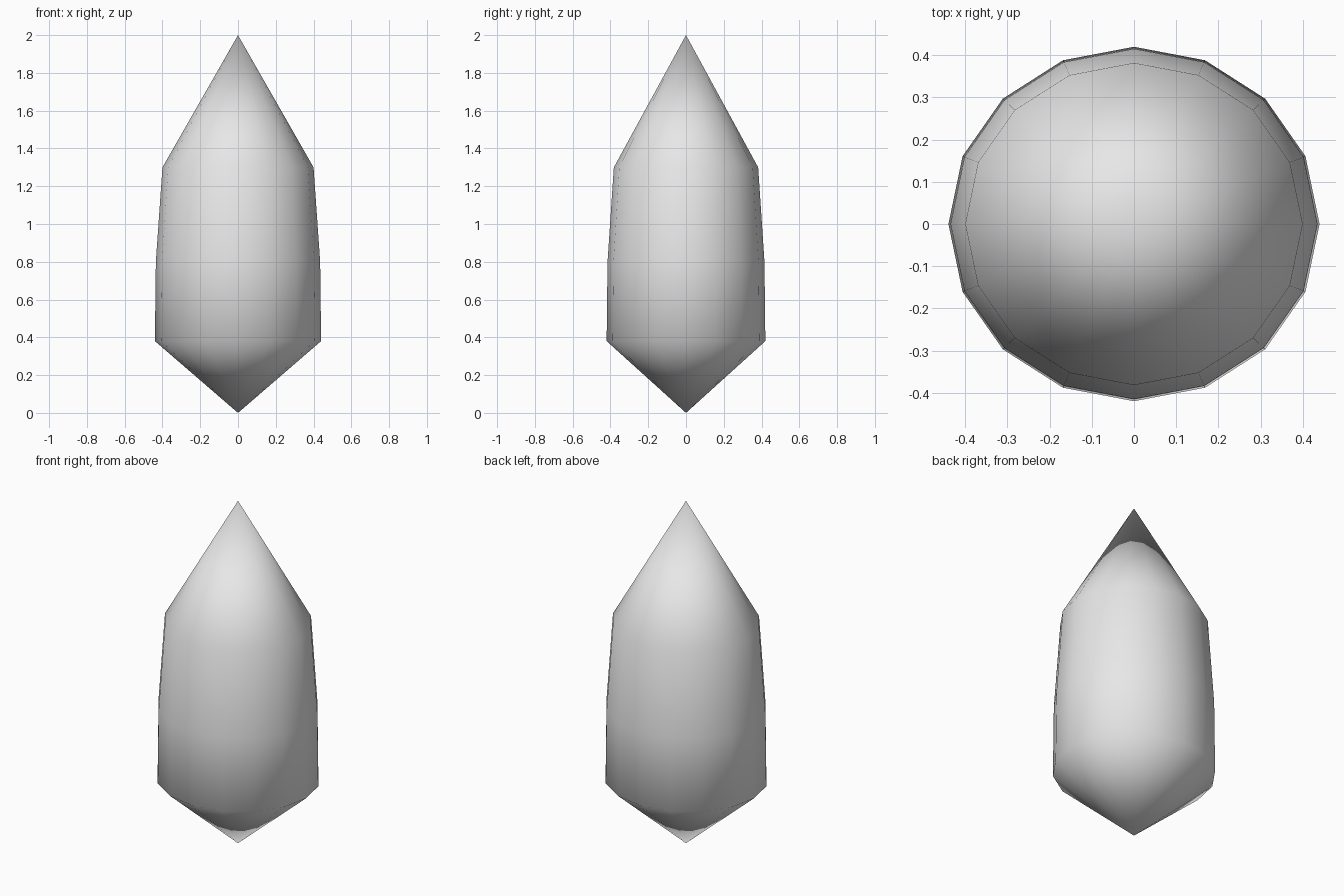
import bpy, bmesh, math

if "Cube" in bpy.data.objects:
    bpy.data.objects.remove(bpy.data.objects["Cube"])

SIDES = 16
DEPTH = 0.955  # slightly flattened front to back
RINGS = [(0.44, 0.38), (0.435, 0.80), (0.40, 1.30)]  # radius, height

grey = bpy.data.materials.new("light grey")
grey.diffuse_color = (0.8, 0.8, 0.8, 1)
grey.use_nodes = True
grey.node_tree.nodes["Principled BSDF"].inputs["Base Color"].default_value = grey.diffuse_color

# Crystal body: stacked rings closed by a point at each end
bm = bmesh.new()
loops = []
for radius, z in RINGS:
    loops.append([bm.verts.new((radius * math.cos(i * math.tau / SIDES),
                                radius * DEPTH * math.sin(i * math.tau / SIDES), z))
                  for i in range(SIDES)])
bottom = bm.verts.new((0, 0, 0))
top = bm.verts.new((0, 0, 2))

for i in range(SIDES):
    j = (i + 1) % SIDES
    bm.faces.new((bottom, loops[0][j], loops[0][i]))
    for low, high in zip(loops, loops[1:]):
        bm.faces.new((low[i], low[j], high[j], high[i]))
    bm.faces.new((loops[-1][i], loops[-1][j], top))

# Soft shading across every edge
for face in bm.faces:
    face.smooth = True

mesh = bpy.data.meshes.new("crystal")
bm.to_mesh(mesh)
bm.free()
mesh.materials.append(grey)
crystal = bpy.data.objects.new("crystal", mesh)
bpy.context.collection.objects.link(crystal)
